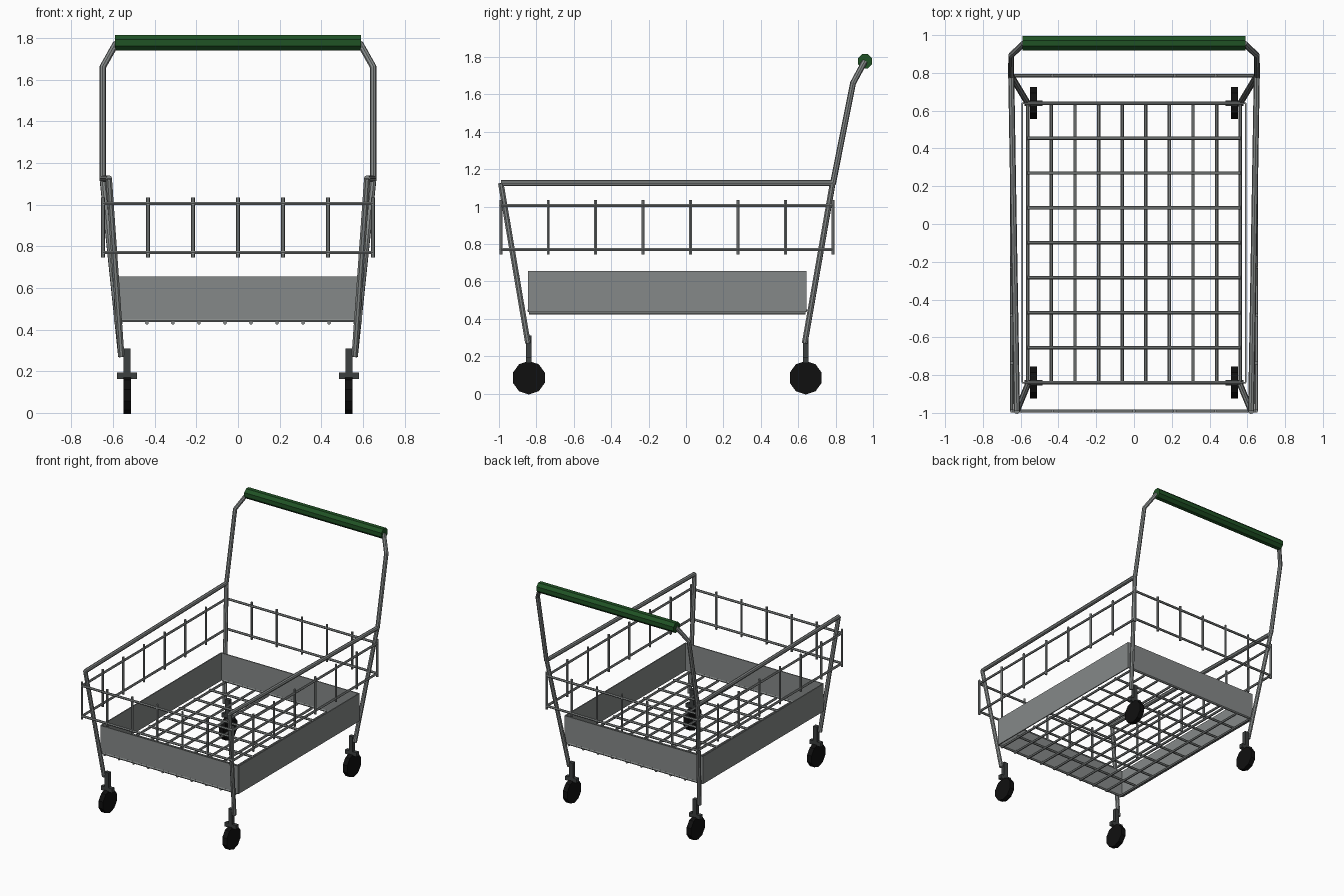
import bpy, bmesh, math
from mathutils import Vector, Matrix

if "Cube" in bpy.data.objects:
    bpy.data.objects.remove(bpy.data.objects["Cube"])


def material(name, rgb):
    m = bpy.data.materials.new(name)
    m.diffuse_color = (*rgb, 1)
    m.use_nodes = True
    m.node_tree.nodes["Principled BSDF"].inputs["Base Color"].default_value = m.diffuse_color
    return m


STEEL = material("grey steel", (0.235, 0.25, 0.247))
DARK = material("dark grey steel", (0.045, 0.05, 0.05))
GREEN = material("dark green grip", (0.014, 0.085, 0.018))
BLACK = material("black rubber", (0.005, 0.005, 0.005))


def finish(name, mesh, mat):
    ob = bpy.data.objects.new(name, mesh)
    mesh.materials.clear()
    mesh.materials.append(mat)
    bpy.context.collection.objects.link(ob)
    return ob


def tubes(name, paths, radius, mat, res=1):
    """Sweep a round section along polylines, as one flat-shaded mesh."""
    cu = bpy.data.curves.new(name + "_path", 'CURVE')
    cu.dimensions = '3D'
    cu.bevel_depth = radius
    cu.bevel_resolution = res
    cu.use_fill_caps = True
    for path in paths:
        sp = cu.splines.new('POLY')
        sp.use_smooth = False
        sp.points.add(len(path) - 1)
        for p, co in zip(sp.points, path):
            p.co = (*co, 1)
    tmp = bpy.data.objects.new(name + "_tmp", cu)
    mesh = bpy.data.meshes.new_from_object(tmp)
    bpy.data.objects.remove(tmp)
    mesh.name = name
    for f in mesh.polygons:
        f.use_smooth = False
    return finish(name, mesh, mat)


def box(name, lo, hi, mat):
    lo, hi = Vector(lo), Vector(hi)
    bm = bmesh.new()
    bmesh.ops.create_cube(bm, size=1, matrix=Matrix.Translation((lo + hi) / 2)
                          @ Matrix.Diagonal((*(hi - lo), 1)))
    mesh = bpy.data.meshes.new(name)
    bm.to_mesh(mesh)
    bm.free()
    return finish(name, mesh, mat)


def x_cylinder(name, centre, radius, length, sides, mat):
    """Cylinder along x with a flat side facing up."""
    bm = bmesh.new()
    bmesh.ops.create_cone(bm, cap_ends=True, segments=sides, radius1=radius,
                          radius2=radius, depth=length,
                          matrix=Matrix.Translation(centre)
                          @ Matrix.Rotation(math.pi / 2, 4, 'Y')
                          @ Matrix.Rotation(math.pi / sides, 4, 'Z'))
    mesh = bpy.data.meshes.new(name)
    bm.to_mesh(mesh)
    bm.free()
    return finish(name, mesh, mat)


FRONT, BACK = -0.99, 0.785          # upper basket ends
FLOOR_F, FLOOR_B = -0.84, 0.64      # lower tray ends

for side, s in (("left", -1), ("right", 1)):
    # Side frame: front leg, top rail, handle upright, and back leg
    tubes(side + "_frame", [
        [(s * 0.56, -0.845, 0.27), (s * 0.62, FRONT, 1.125)],
        [(s * 0.62, FRONT, 1.125), (s * 0.65, BACK, 1.125)],
        [(s * 0.65, BACK, 1.12), (s * 0.65, 0.893, 1.66), (s * 0.585, 0.955, 1.775)],
        [(s * 0.56, 0.635, 0.27), (s * 0.65, BACK, 1.13)],
    ], 0.016, STEEL, 2)

    # Casters: stem, axle bar and wheel
    for end, y in (("front", FLOOR_F), ("back", FLOOR_B)):
        x, tag = s * 0.532, f"{end}_{side}"
        box(tag + "_stem", (x - 0.017, y - 0.015, 0.15), (x + 0.017, y + 0.015, 0.31), DARK)
        box(tag + "_axle_bar", (x - 0.048, y - 0.015, 0.163), (x + 0.048, y + 0.015, 0.195), DARK)
        x_cylinder(tag + "_wheel", (x, y, 0.085), 0.085 / math.cos(math.pi / 10),
                   0.038, 10, BLACK)

    # Tray side panel
    box(side + "_tray_panel", (s * 0.592 - 0.004, FLOOR_F, 0.44),
        (s * 0.592 + 0.004, FLOOR_B, 0.655), STEEL)

# Tray end panels
for end, y in (("front", FLOOR_F), ("back", FLOOR_B)):
    box(end + "_tray_panel", (-0.592, y - 0.004, 0.44), (0.592, y + 0.004, 0.655), STEEL)

# Handle grip
x_cylinder("handle_grip", (0, 0.957, 1.777), 0.041, 1.18, 8, GREEN)

# Upper basket hoops and upright wires
W = 0.648
wires = []
for z in (0.77, 1.005):
    wires += [[(-W, y, z), (W, y, z)] for y in (FRONT, BACK)]
    wires += [[(x, FRONT, z), (x, BACK, z)] for x in (-W, W)]
posts = {(W * i / 3, y) for i in range(-3, 4) for y in (FRONT, BACK)}
posts |= {(x, FRONT + (BACK - FRONT) * i / 7) for i in range(1, 7) for x in (-W, W)}
wires += [[(x, y, 0.745), (x, y, 1.035)] for x, y in sorted(posts)]
tubes("basket_wires", wires, 0.009, STEEL)

# Tray floor grid
grid = [[(-0.5625 + 0.125 * i, FLOOR_F, 0.432), (-0.5625 + 0.125 * i, FLOOR_B, 0.432)]
        for i in range(10)]
grid += [[(-0.565, FLOOR_F + 0.185 * i, 0.444), (0.565, FLOOR_F + 0.185 * i, 0.444)]
         for i in range(9)]
tubes("tray_floor_grid", grid, 0.009, STEEL)
